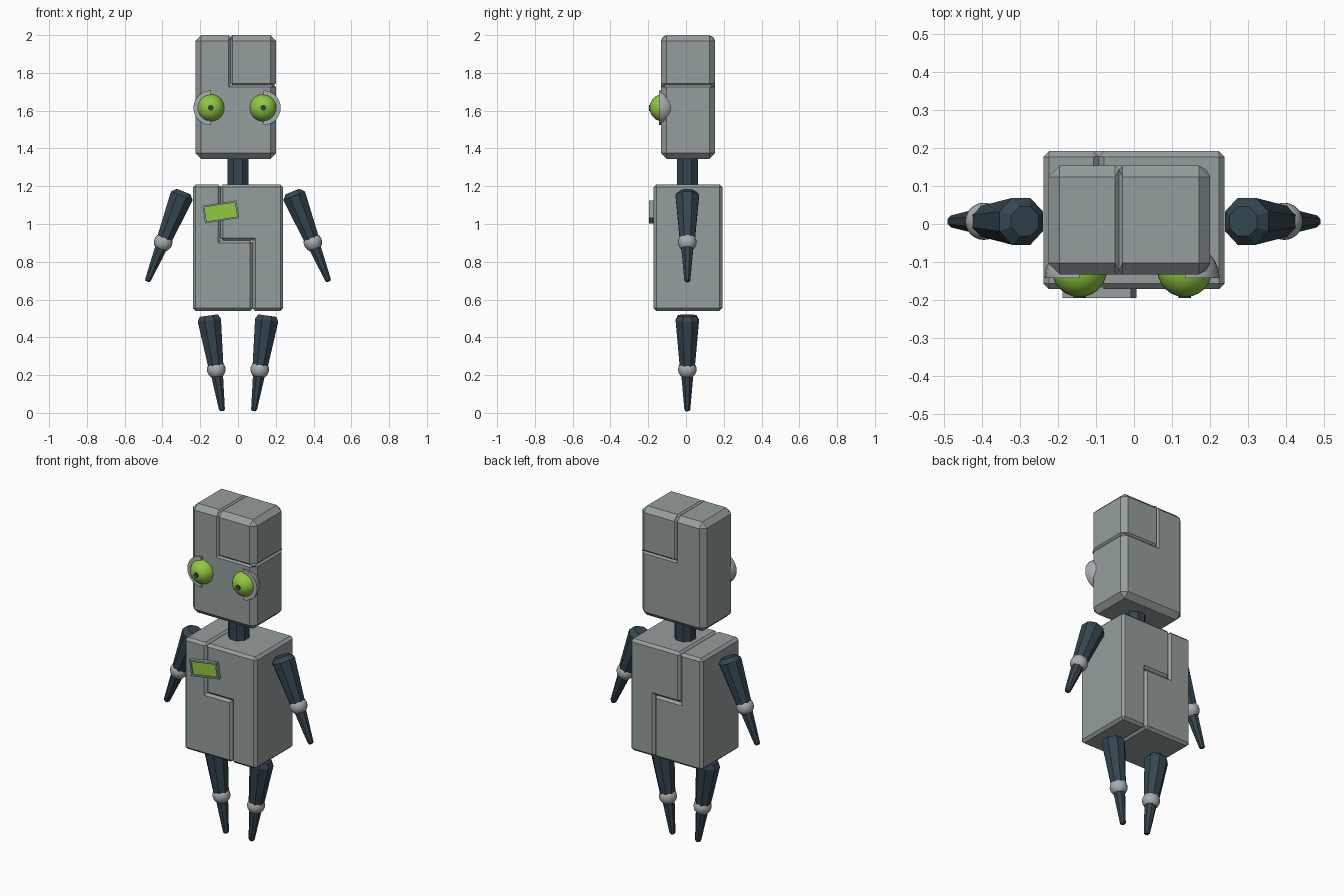
import bpy, bmesh, math
from mathutils import Vector, Matrix

if "Cube" in bpy.data.objects:
    bpy.data.objects.remove(bpy.data.objects["Cube"])


def material(name, rgb):
    m = bpy.data.materials.new(name)
    m.diffuse_color = (*rgb, 1)
    m.use_nodes = True
    m.node_tree.nodes["Principled BSDF"].inputs["Base Color"].default_value = m.diffuse_color
    return m


GREY = material("grey metal", (0.30, 0.34, 0.34))
JOINT = material("joint grey", (0.40, 0.42, 0.43))
DARK = material("dark slate", (0.035, 0.06, 0.08))
GREEN = material("bright green", (0.28, 0.58, 0.05))


def finish(bm, name, *mats):
    bmesh.ops.recalc_face_normals(bm, faces=bm.faces)
    me = bpy.data.meshes.new(name)
    bm.to_mesh(me)
    bm.free()
    for m in mats:
        me.materials.append(m)
    ob = bpy.data.objects.new(name, me)
    bpy.context.collection.objects.link(ob)
    return ob


def slab(name, profile, y0, y1, box, width, seam):
    """Extrude an x-z profile along y; outer edges get a full chamfer, seam edges a share of it."""
    bm = bmesh.new()
    face = bm.faces.new([bm.verts.new((x, y0, z)) for x, z in profile])
    ext = bmesh.ops.extrude_face_region(bm, geom=[face])["geom"]
    for v in ext:
        if isinstance(v, bmesh.types.BMVert):
            v.co.y = y1
    bmesh.ops.recalc_face_normals(bm, faces=bm.faces)
    weight = bm.edges.layers.float.new("bevel_weight_edge")
    x0, x1, z0, z1 = box

    def outer(f):
        c = f.calc_center_median()
        if abs(f.normal.y) > 0.9:
            return True
        if abs(f.normal.x) > 0.9:
            return min(abs(c.x - x0), abs(c.x - x1)) < 1e-4
        return min(abs(c.z - z0), abs(c.z - z1)) < 1e-4

    for e in bm.edges:
        if e.is_convex:
            e[weight] = 1.0 if all(outer(f) for f in e.link_faces) else seam
    ob = finish(bm, name, GREY)
    mod = ob.modifiers.new("chamfer", "BEVEL")
    mod.limit_method = "WEIGHT"
    mod.width = width
    mod.segments = 1
    mod.use_clamp_overlap = False


def lathe(name, rings, top, tip, mat):
    """Eight-sided turned solid; rings are (distance from top, radius) along top -> tip."""
    top, tip = Vector(top), Vector(tip)
    rot = Matrix.Rotation(math.atan2(tip.x - top.x, top.z - tip.z), 3, "Y").inverted()
    bm = bmesh.new()
    loops = []
    for d, r in rings:
        loop = []
        for k in range(8):
            a = math.radians(22.5 + 45 * k)
            loop.append(bm.verts.new(top + rot @ Vector((r * math.cos(a), r * math.sin(a), -d))))
        loops.append(loop)
    for a, b in zip(loops, loops[1:]):
        for k in range(8):
            bm.faces.new((a[k], a[(k + 1) % 8], b[(k + 1) % 8], b[k]))
    bm.faces.new(loops[0])
    bm.faces.new(loops[-1])
    finish(bm, name, mat)


def ball(name, loc, r, mat, cuts=()):
    """Smooth sphere, optionally keeping only the side of each plane opposite its normal."""
    bm = bmesh.new()
    bmesh.ops.create_uvsphere(bm, u_segments=24, v_segments=14, radius=r)
    for n in cuts:
        geom = bm.verts[:] + bm.edges[:] + bm.faces[:]
        bmesh.ops.bisect_plane(bm, geom=geom, plane_co=(0, 0, 0), plane_no=n, clear_outer=True)
        bmesh.ops.holes_fill(bm, edges=[e for e in bm.edges if e.is_boundary])
    bmesh.ops.translate(bm, verts=bm.verts, vec=loc)
    ob = finish(bm, name, mat)
    bpy.context.view_layer.objects.active = ob
    ob.select_set(True)
    bpy.ops.object.shade_smooth_by_angle(angle=math.radians(40))
    ob.select_set(False)


# Head: L-shaped shell with a separate corner block
L, R, B, T = -0.226, 0.201, 1.345, 2.0
sx, sz = -0.04, 1.735
slab("head_shell", [(L, B), (R, B), (R, sz), (sx, sz), (sx, T), (L, T)],
     -0.133, 0.154, (L, R, B, T), 0.03, 0.33)
slab("head_block", [(sx, sz), (R, sz), (R, T), (sx, T)],
     -0.133, 0.154, (L, R, B, T), 0.03, 0.33)

# Torso: two interlocking halves
L, R, B, T = -0.239, 0.239, 0.54, 1.21
ax, bx, mz = -0.093, 0.078, 0.912
slab("torso_left", [(L, B), (bx, B), (bx, mz), (ax, mz), (ax, T), (L, T)],
     -0.172, 0.192, (L, R, B, T), 0.015, 0.9)
slab("torso_right", [(bx, B), (R, B), (R, T), (ax, T), (ax, mz), (bx, mz)],
     -0.172, 0.192, (L, R, B, T), 0.015, 0.9)

# Neck
lathe("neck", [(0, 0.06), (0.2, 0.06)], (0, 0.007, 1.37), (0, 0.007, 1.17), DARK)


# Limbs: tapered upper part, round joint, tapered lower part
def limb(name, top, tip, cap, joint_at):
    top, tip = Vector(top), Vector(tip)
    length = (tip - top).length
    lathe(name + "_upper", [(0, cap), (0.025, 0.067), (joint_at, 0.042)], top, tip, DARK)
    lathe(name + "_lower", [(joint_at, 0.037), (length - 0.008, 0.017), (length, 0.011)],
          top, tip, DARK)
    ball(name + "_joint", top.lerp(tip, joint_at / length), 0.049, JOINT)


for side, s in (("left", -1), ("right", 1)):
    limb(side + "_arm", (s * 0.288, 0.007, 1.172), (s * 0.48, 0.007, 0.695), 0.042, 0.29)
    limb(side + "_leg", (s * 0.155, 0.007, 0.515), (s * 0.084, 0.007, 0.01), 0.053, 0.288)

# Eyes: green ball, outer quarter-sphere socket and dark pupil
for side, s, x in (("left", -1, -0.144), ("right", 1, 0.134)):
    ball(side + "_eye", (x, -0.12, 1.615), 0.073, GREEN)
    ball(side + "_eye_socket", (x, -0.143, 1.615), 0.092, JOINT, ((0, -1, 0), (-s, 0, 0)))
    bm = bmesh.new()
    bmesh.ops.create_cone(bm, cap_ends=True, segments=8, radius1=0.016, radius2=0.016, depth=0.009)
    bmesh.ops.rotate(bm, verts=bm.verts, matrix=Matrix.Rotation(math.pi / 2, 3, "X"))
    bmesh.ops.translate(bm, verts=bm.verts, vec=(x, -0.1905, 1.615))
    finish(bm, side + "_pupil", DARK)

# Chest badge: tilted frame with a recessed green panel
bm = bmesh.new()
bmesh.ops.create_cube(bm, size=1)
bmesh.ops.scale(bm, verts=bm.verts, vec=(0.182, 0.035, 0.094))
front = min(bm.faces, key=lambda f: f.calc_center_median().y)
bmesh.ops.inset_individual(bm, faces=[front], thickness=0.013)
panel = bmesh.ops.extrude_face_region(bm, geom=[front])["geom"]
bmesh.ops.delete(bm, geom=[front], context="FACES_ONLY")
for g in panel:
    if isinstance(g, bmesh.types.BMVert):
        g.co.y += 0.008
    elif isinstance(g, bmesh.types.BMFace):
        g.material_index = 1
bmesh.ops.rotate(bm, verts=bm.verts, matrix=Matrix.Rotation(math.radians(-9), 3, "Y"))
bmesh.ops.translate(bm, verts=bm.verts, vec=(-0.091, -0.1775, 1.064))
finish(bm, "chest_badge", GREY, GREEN)
